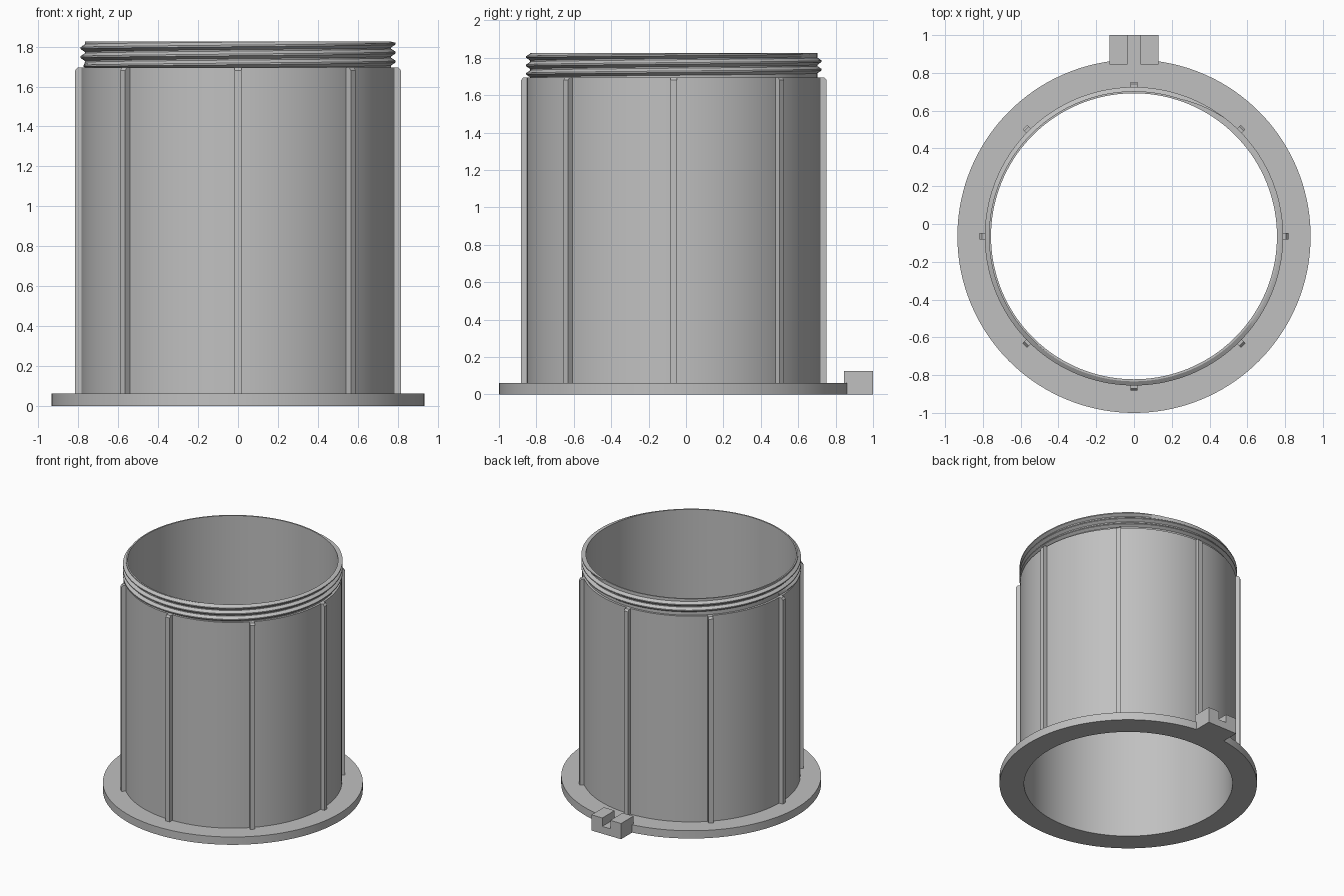
import bpy, bmesh, math
from mathutils import Matrix, Vector

cube = bpy.data.objects.get("Cube")
if cube:
    bpy.data.objects.remove(cube, do_unlink=True)

CY = -0.065            # axis of the sleeve in y
SEG = 144
TAU = 2 * math.pi

grey = bpy.data.materials.new("plain grey")
grey.use_nodes = True
colour = (0.53, 0.53, 0.53, 1)
grey.diffuse_color = colour
grey.node_tree.nodes["Principled BSDF"].inputs["Base Color"].default_value = colour


def finish(bm, name, smooth=False):
    bmesh.ops.recalc_face_normals(bm, faces=bm.faces)
    mesh = bpy.data.meshes.new(name)
    bm.to_mesh(mesh)
    bm.free()
    mesh.materials.append(grey)
    ob = bpy.data.objects.new(name, mesh)
    bpy.context.collection.objects.link(ob)
    if smooth:
        bpy.ops.object.select_all(action='DESELECT')
        ob.select_set(True)
        bpy.context.view_layer.objects.active = ob
        bpy.ops.object.shade_smooth_by_angle(angle=math.radians(25))
    return ob


def bridge(bm, rings, closed):
    """Join successive closed loops of vertices with quads."""
    n = len(rings[0])
    pairs = list(zip(rings, rings[1:] + rings[:1])) if closed else list(zip(rings, rings[1:]))
    for a, b in pairs:
        for i in range(n):
            j = (i + 1) % n
            bm.faces.new((a[i], a[j], b[j], b[i]))
    if not closed:
        bm.faces.new(rings[0])
        bm.faces.new(rings[-1])


def polar(r, angle, z):
    return Vector((r * math.cos(angle), CY + r * math.sin(angle), z))


def prism(name, profile, depth, place):
    """Extrude a flat outline along a vector and place it."""
    bm = bmesh.new()
    rings = [[bm.verts.new(place @ (Vector(p) + off)) for p in profile]
             for off in (Vector(), Vector(depth))]
    bridge(bm, rings, False)
    return finish(bm, name)


# Sleeve with base flange and thinner neck, turned from one profile
profile = [(0.757, 0), (0.935, 0), (0.935, 0.062), (0.785, 0.062),
           (0.785, 1.695), (0.768, 1.695), (0.768, 1.825), (0.757, 1.825)]
bm = bmesh.new()
bridge(bm, [[bm.verts.new(polar(r, TAU * k / SEG, z)) for r, z in profile]
            for k in range(SEG)], True)
finish(bm, "flanged_sleeve", True)

# Screw thread wound around the neck
PITCH = 0.045
bm = bmesh.new()
rings = []
start, stop = -SEG // 2, int(SEG * 2.2)
for k in range(start, stop + 1):
    z = 1.725 + PITCH * k / SEG
    fade = min(1, (k - start + 1) / 8, (stop - k + 1) / 8)
    crest = 0.768 + 0.022 * fade
    section = [(0.765, -0.019), (0.768, -0.019), (crest, -0.004),
               (crest, 0.004), (0.768, 0.019), (0.765, 0.019)]
    rings.append([bm.verts.new(polar(r, TAU * k / SEG, min(1.825, max(1.695, z + dz))))
                  for r, dz in section])
bridge(bm, rings, False)
finish(bm, "neck_thread", True)

# Eight upright ribs with a chamfered top corner
rib = [(0.77, -0.0175, 0.05), (0.817, -0.0175, 0.05), (0.817, -0.0175, 1.68),
       (0.805, -0.0175, 1.695), (0.77, -0.0175, 1.695)]
for k in range(8):
    place = Matrix.Translation((0, CY, 0)) @ Matrix.Rotation(TAU * k / 8, 4, 'Z')
    prism(f"rib_{k + 1}", rib, (0, 0.035, 0), place)

# Notched locating lug at the back of the flange
half = [(0.13, 0), (0.13, 0.125), (0.035, 0.125), (0.035, 0.058)]
outline = half + [(-x, z) for x, z in reversed(half)]
prism("locating_lug", [(x, 0.845, z) for x, z in outline], (0, 0.155, 0), Matrix())
